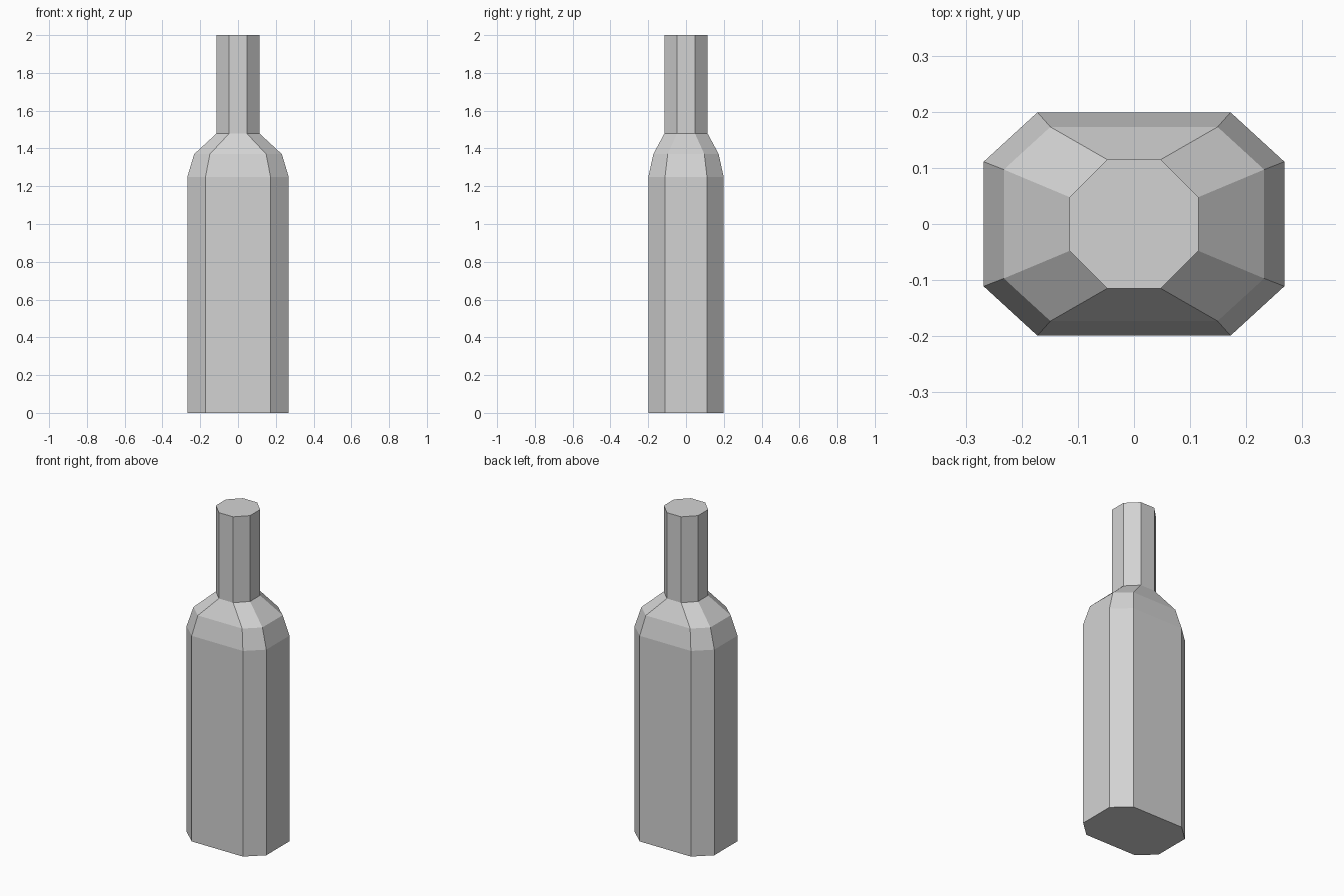
import bpy
import bmesh

cube = bpy.data.objects.get("Cube")
if cube:
    bpy.data.objects.remove(cube, do_unlink=True)

# Single grey material
grey = bpy.data.materials.new("light_grey")
grey.use_nodes = True
colour = (0.65, 0.65, 0.65, 1.0)
grey.diffuse_color = colour
grey.node_tree.nodes["Principled BSDF"].inputs["Base Color"].default_value = colour


def octagon(bm, z, half_x, flat_x, half_y, flat_y):
    """Ring of a chamfered rectangle, counter-clockwise from above."""
    corners = [(half_x, -flat_y), (half_x, flat_y), (flat_x, half_y), (-flat_x, half_y),
               (-half_x, flat_y), (-half_x, -flat_y), (-flat_x, -half_y), (flat_x, -half_y)]
    return [bm.verts.new((x, y, z)) for x, y in corners]


# Bottle sections from base to mouth: z, half width, flat width, half depth, flat depth
sections = [
    (0.0, 0.268, 0.172, 0.199, 0.111),    # base
    (1.25, 0.268, 0.172, 0.199, 0.111),   # body top
    (1.37, 0.232, 0.149, 0.173, 0.097),   # shoulder
    (1.478, 0.115, 0.048, 0.115, 0.048),  # neck bottom
    (2.0, 0.115, 0.048, 0.115, 0.048),    # mouth
]

bm = bmesh.new()
rings = [octagon(bm, *section) for section in sections]
for low, high in zip(rings, rings[1:]):
    for i in range(8):
        j = (i + 1) % 8
        bm.faces.new((low[i], low[j], high[j], high[i]))
bm.faces.new(reversed(rings[0]))
bm.faces.new(rings[-1])

mesh = bpy.data.meshes.new("bottle")
bm.to_mesh(mesh)
bm.free()
mesh.materials.append(grey)
bottle = bpy.data.objects.new("bottle", mesh)
bpy.context.collection.objects.link(bottle)
